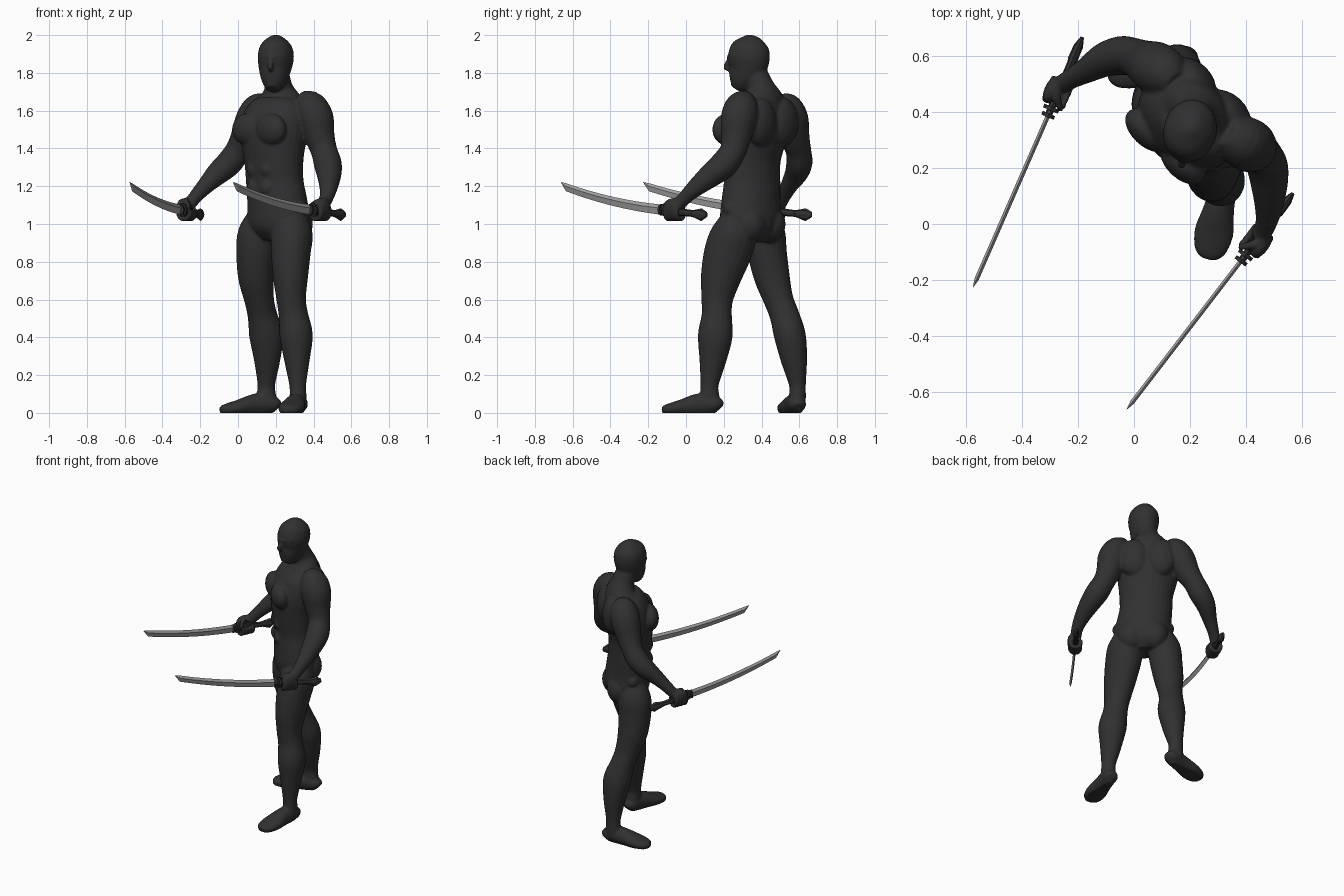
import bpy, bmesh, math
from mathutils import Vector, Matrix


def material(name, v):
    m = bpy.data.materials.new(name)
    m.diffuse_color = (v, v, v, 1)
    return m


DARK = material("charcoal suit", 0.03)
STEEL = material("steel", 0.36)
S = Vector((0.73, -0.68, 0))      # towards the figure's left
F = Vector((-0.68, -0.73, 0))     # the way the chest faces


def tube(bm, stations, side=(1, 0, 0), n=20, sub=4, mat=Matrix()):
    """Smooth closed tube through (x, y, z, half width, half depth)."""
    st = [Vector(s if len(s) == 5 else (*s, s[3])) for s in stations]
    rows = []
    for i in range(len(st) - 1):
        p0, p1, p2, p3 = st[max(i - 1, 0)], st[i], st[i + 1], st[min(i + 2, len(st) - 1)]
        for k in range(sub):
            t = k / sub
            rows.append(p1 if sub == 1 else 0.5 * (2 * p1 + (p2 - p0) * t + (2 * p0 - 5 * p1 + 4 * p2 - p3) * t**2
                                                 + (3 * p1 - p0 - 3 * p2 + p3) * t**3))
    rows.append(st[-1])
    pos = [Vector(r[:3]) for r in rows]
    rings, faces = [], []
    for i, r in enumerate(rows):
        tan = (pos[min(i + 1, len(pos) - 1)] - pos[max(i - 1, 0)]).normalized()
        a = Vector(side)
        a = (a - tan * a.dot(tan)).normalized()
        b = tan.cross(a)
        rings.append([bm.verts.new(mat @ (pos[i] + a * r[3] * math.cos(u) + b * r[4] * math.sin(u)))
                      for u in (2 * math.pi * j / n for j in range(n))])
    for r0, r1 in zip(rings, rings[1:]):
        for j in range(n):
            k = (j + 1) % n
            faces.append(bm.faces.new((r0[j], r0[k], r1[k], r1[j])))
    faces += [bm.faces.new(rings[0][::-1]), bm.faces.new(rings[-1])]
    bmesh.ops.recalc_face_normals(bm, faces=faces)


def blob(bm, c, r, mat=None):
    """Ellipsoid with radii (side, forward, up), turned with the chest."""
    if mat is None:
        mat = Matrix.Rotation(math.atan2(S.y, S.x), 4, 'Z')
        mat.translation = Vector(c)
    else:
        mat = mat @ Matrix.Translation(c)
    bmesh.ops.create_uvsphere(bm, u_segments=20, v_segments=14, radius=1, matrix=mat @ Matrix.Diagonal((*r, 1)))


def finish(name, bm, mat):
    me = bpy.data.meshes.new(name)
    bm.to_mesh(me)
    bm.free()
    me.materials.append(mat)
    ob = bpy.data.objects.new(name, me)
    bpy.context.collection.objects.link(ob)
    return ob


def sword_frame(guard, direction):
    x = Vector((*direction, 0)).normalized()
    z = Vector((0, 0, 1))
    m = Matrix((x, z.cross(x), z)).transposed().to_4x4()
    m.translation = Vector(guard)
    return m


LEFT = sword_frame((0.39, -0.12, 1.075), (-0.60, -0.78))
RIGHT = sword_frame((-0.30, 0.40, 1.075), (-0.40, -0.915))

body = bmesh.new()
# torso and neck
tube(body, [(.21, .345, .91, .10, .08), (.213, .345, .96, .16, .125), (.215, .343, 1.02, .185, .142),
            (.207, .345, 1.12, .175, .138), (.195, .35, 1.22, .168, .132), (.19, .347, 1.34, .172, .138),
            (.19, .36, 1.47, .195, .155), (.205, .385, 1.58, .195, .14), (.22, .405, 1.66, .14, .10),
            (.215, .395, 1.72, .078, .075), (.205, .37, 1.78, .068, .07), (.2, .35, 1.84, .06, .06)], S, 28)
# head, turned a little less than the chest
tube(body, [(.183, .27, 1.712, .03, .035), (.186, .283, 1.735, .052, .055), (.19, .30, 1.77, .07, .08),
            (.195, .323, 1.82, .085, .102), (.2, .333, 1.885, .095, .112), (.2, .335, 1.94, .084, .10),
            (.2, .337, 1.975, .056, .068), (.2, .337, 1.993, .03, .035), (.2, .337, 2.002, .01, .01)],
     (.97, -.24, 0), 28)
tube(body, [(.178, .235, 1.88, .008), (.17, .212, 1.835, .015), (.172, .225, 1.815, .01)])          # nose
tube(body, [(.115, .29, 1.895, .01), (.173, .228, 1.882, .012), (.25, .25, 1.895, .01)], (0, 0, 1))  # brow
# muscle masses on both sides
for k in (-1, 1):
    blob(body, Vector((.19, .36, 1.50)) + F * .115 + S * k * .085, (.098, .058, .085))
    blob(body, Vector((.21, .39, 1.54)) - F * .085 + S * k * .085, (.10, .07, .13))
    blob(body, Vector((.213, .345, 1.0)) - F * .062 + S * k * .075, (.088, .085, .10))
    blob(body, Vector((.213, .345, 1.08)) + S * k * .155, (.042, .042, .042))
    for z in (1.19, 1.29):
        blob(body, Vector((.193, .35, z)) + F * .105 + S * k * .045, (.045, .038, .048))

# arms
tube(body, [(.33, .33, 1.66, .05), (.375, .30, 1.625, .088), (.41, .28, 1.56, .096), (.43, .268, 1.47, .082),
            (.455, .25, 1.39, .07), (.475, .205, 1.32, .074), (.482, .14, 1.265, .066), (.48, .06, 1.20, .05),
            (.47, .0, 1.145, .038), (.45, -.04, 1.10, .035)])
tube(body, [(.15, .50, 1.645, .05), (.115, .53, 1.615, .085), (.08, .555, 1.55, .094), (.04, .575, 1.46, .08),
            (0, .595, 1.39, .068), (-.045, .60, 1.325, .07), (-.105, .585, 1.27, .062), (-.165, .55, 1.21, .047),
            (-.22, .52, 1.15, .037), (-.26, .495, 1.10, .034)])

# legs
tube(body, [(.28, .285, 1.05, .08), (.285, .255, .95, .11, .12), (.28, .222, .85, .105, .126),
            (.278, .185, .72, .093, .108), (.282, .165, .60, .078, .084), (.293, .163, .52, .078, .08),
            (.308, .155, .41, .088, .092), (.312, .142, .28, .068, .072), (.316, .125, .15, .045, .048),
            (.318, .125, .09, .045, .052), (.318, .125, .04, .044, .05)])
tube(body, [(.14, .40, 1.05, .08), (.105, .42, .95, .105), (.095, .43, .85, .104), (.095, .455, .72, .095),
            (.112, .49, .60, .079), (.128, .52, .52, .078), (.15, .55, .41, .091, .084), (.154, .572, .28, .07),
            (.15, .59, .15, .047, .045), (.15, .59, .09, .052, .045), (.152, .59, .04, .05, .044)])


# feet, soles flattened below
def foot(heel, toe):
    h, t = Vector(heel), Vector(toe)
    d = t - h
    rows = [(0, .03, .025, .025), (.06, .042, .045, .04), (.22, .05, .05, .055), (.42, .045, .055, .055),
            (.68, .03, .07, .04), (.88, .02, .06, .03), (.97, .016, .04, .022), (1, .014, .02, .012)]
    tube(body, [(*(h + d * u), z, a, b) for u, z, a, b in rows], (-d.y, d.x, 0))


foot((.33, .185), (.265, -.125))
foot((.215, .595), (-.095, .535))

# fists: palm, four curled fingers and a thumb around each handle
for m, side in ((LEFT, 1), (RIGHT, -1)):
    blob(body, (-.073, side * .027, .012), (.052, .024, .048), m)
    for i in range(4):
        x = -.037 - .025 * i
        arc = [math.radians(70 - 45 * j) for j in range(7)]
        tube(body, [(x, side * .034 * math.cos(u), .038 * math.sin(u) - .012, .0135) for u in arc],
             n=10, sub=2, mat=m)
    tube(body, [(-.10, side * .02, .05, .016), (-.06, 0, .045, .016), (-.03, -side * .025, .025, .013),
                (-.02, -side * .032, .005, .01)], n=10, mat=m)

figure = finish("figure", body, DARK)
bpy.context.view_layer.objects.active = figure
figure.select_set(True)
mod = figure.modifiers.new("merge", 'REMESH')
mod.mode, mod.voxel_size, mod.use_smooth_shade = 'VOXEL', 0.0075, True
mod = figure.modifiers.new("soften", 'SMOOTH')
mod.factor, mod.iterations = 0.5, 4
for name in ("merge", "soften"):
    bpy.ops.object.modifier_apply(modifier=name)
for v in figure.data.vertices:
    v.co.z = max(v.co.z, 0.004) - 0.004 * (v.co.z < 0.01)
bpy.ops.object.shade_smooth()

# swords
for label, m in (("left", LEFT), ("right", RIGHT)):
    blade = bmesh.new()
    rows, count, length = [], 14, .685
    for i in range(count + 1):
        t = i / count * .95
        mid, w = .055 * t + .075 * t * t, .027 - .006 * t
        rows.append([blade.verts.new(m @ Vector((length * t, y, mid + z)))
                     for y, z in ((0, w), (.008, w * .3), (0, -w), (-.008, w * .3))])
    tip = blade.verts.new(m @ Vector((length, 0, .147)))
    for r0, r1 in zip(rows, rows[1:]):
        for j in range(4):
            blade.faces.new((r0[j], r0[j - 1], r1[j - 1], r1[j]))
    for j in range(4):
        blade.faces.new((rows[-1][j], rows[-1][j - 1], tip))
    blade.faces.new(rows[0])
    bmesh.ops.recalc_face_normals(blade, faces=blade.faces[:])
    finish(label + "_blade", blade, STEEL)

    # grip with flared end, and a double guard
    grip = bmesh.new()
    tube(grip, [(.02, 0, .002, .013, .024), (-.19, 0, -.019, .014, .018), (-.205, 0, -.02, .018, .02),
                (-.255, 0, -.026, .017, .034), (-.29, 0, -.025, .006, .014)], (0, 1, 0), 8, 1, m)
    for x, r in ((-.012, .036), (.014, .03)):
        tube(grip, [(x - .007, 0, 0, r * .8, r), (x + .007, 0, 0, r * .8, r)], (0, 1, 0), 8, 1, m)
    finish(label + "_grip", grip, DARK)
